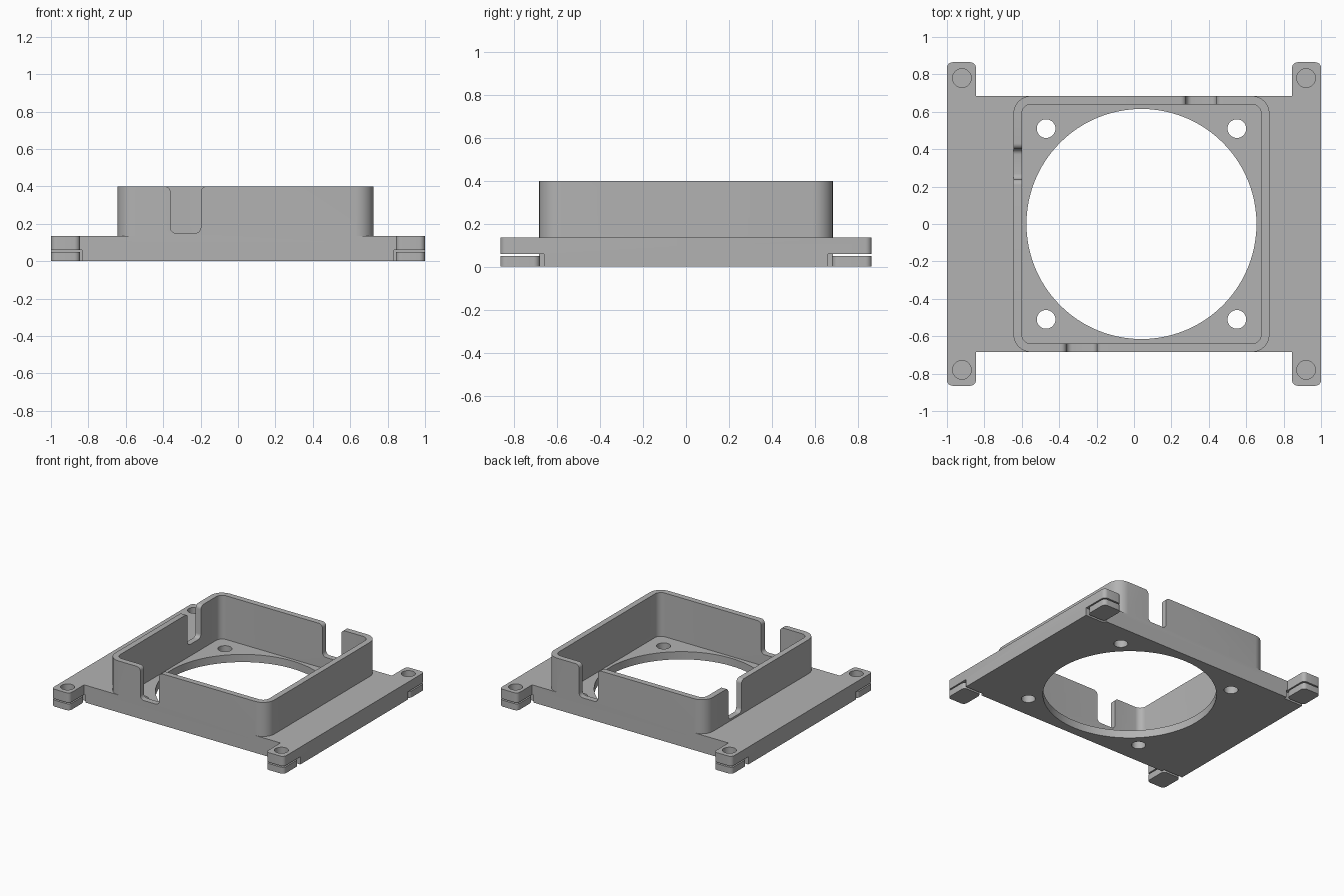
import bpy, bmesh
from math import sin, cos, pi
from mathutils import Vector, Matrix

if "Cube" in bpy.data.objects:
    bpy.data.objects.remove(bpy.data.objects["Cube"])

grey = bpy.data.materials.new("plain grey")
grey.use_nodes = True
grey.diffuse_color = (0.45, 0.45, 0.45, 1)
grey.node_tree.nodes["Principled BSDF"].inputs["Base Color"].default_value = (0.45, 0.45, 0.45, 1)

CX = 0.04          # centre of the raised frame
BASE, FLOOR, TOP = 0.135, 0.06, 0.4


def rounded(corners, steps=6):
    """Outline from (x, y, radius) right-angle corners."""
    out = []
    for i, (x, y, r) in enumerate(corners):
        p = Vector((x, y))
        if not r:
            out.append(p)
            continue
        da = (Vector(corners[i - 1][:2]) - p).normalized()
        db = (Vector(corners[(i + 1) % len(corners)][:2]) - p).normalized()
        for k in range(steps + 1):
            t = pi / 2 * k / steps
            out.append(p + r * (da + db - db * cos(t) - da * sin(t)))
    return out


def rect(x0, x1, y0, y1, r=0):
    return rounded([(x0, y0, r), (x1, y0, r), (x1, y1, r), (x0, y1, r)])


def circle(x, y, r, n):
    return [Vector((x + r * cos(2 * pi * k / n), y + r * sin(2 * pi * k / n))) for k in range(n)]


def prism(name, outline, z0, z1, matrix=None):
    bm = bmesh.new()
    face = bm.faces.new([bm.verts.new((p.x, p.y, z0)) for p in outline])
    ext = bmesh.ops.extrude_face_region(bm, geom=[face])
    moved = [v for v in ext["geom"] if isinstance(v, bmesh.types.BMVert)]
    bmesh.ops.translate(bm, verts=moved, vec=(0, 0, z1 - z0))
    if matrix:
        bm.transform(matrix)
    bmesh.ops.recalc_face_normals(bm, faces=bm.faces)
    mesh = bpy.data.meshes.new(name)
    bm.to_mesh(mesh)
    bm.free()
    mesh.materials.append(grey)
    ob = bpy.data.objects.new(name, mesh)
    bpy.context.collection.objects.link(ob)
    return ob


def combine(target, other, operation):
    mod = target.modifiers.new("combine", "BOOLEAN")
    mod.operation, mod.solver, mod.object = operation, "EXACT", other
    bpy.context.view_layer.objects.active = target
    bpy.ops.object.modifier_apply(modifier=mod.name)
    bpy.data.objects.remove(other)


def smooth(ob):
    bpy.ops.object.select_all(action="DESELECT")
    ob.select_set(True)
    bpy.context.view_layer.objects.active = ob
    bpy.ops.object.shade_smooth_by_angle(angle=0.6)


# Base plate outline with four ears
X, E, Y, P, R = 1.0, 0.845, 0.865, 0.685, 0.03
body = prism("mounting_body", rounded([
    (-X, -Y, R), (-E, -Y, R), (-E, -P, 0), (E, -P, 0), (E, -Y, R), (X, -Y, R),
    (X, Y, R), (E, Y, R), (E, P, 0), (-E, P, 0), (-E, Y, R), (-X, Y, R)]), 0, BASE)

# Raised frame and its cavity
combine(body, prism("frame", rect(CX - P, CX + P, -P, P, 0.095), 0.1, TOP), "UNION")
combine(body, prism("cavity", rect(CX - 0.64, CX + 0.64, -0.64, 0.64, 0.05), FLOOR, 0.6), "DIFFERENCE")

# Large opening and screw holes in the floor
combine(body, prism("opening", circle(CX, 0, 0.615, 96), -0.1, 0.3), "DIFFERENCE")
for sx in (-1, 1):
    for sy in (-1, 1):
        combine(body, prism("screw_hole", circle(CX + sx * 0.51, sy * 0.51, 0.05, 32), -0.1, 0.3), "DIFFERENCE")

# Cable notches with rounded bottoms and flared lips
h, f = 0.081, 0.03
notch = rounded([(-h, 0.15, f), (h, 0.15, f), (h, TOP, f), (h + f, TOP, 0),
                 (h + f, 0.6, 0), (-h - f, 0.6, 0), (-h - f, TOP, 0), (-h, TOP, f)])
upright = Matrix.Rotation(pi / 2, 4, "X")
for turn, offset in ((0, -0.32), (pi / 2, -0.32), (pi, -0.32), (-pi / 2, -0.32)):
    # The side pair mirrors the front and back pair
    m = Matrix.Translation((CX, 0, 0)) @ Matrix.Rotation(turn, 4, "Z") @ Matrix.Translation((offset, 0, 0)) @ upright
    combine(body, prism("notch", notch, 0.6, 0.75, m), "DIFFERENCE")

# Ears: undercut, bolt hole and the separate foot pad below
for sx, side in ((-1, "right"), (1, "left")):
    for sy, end in ((-1, "front"), (1, "back")):
        xs = sorted((sx * 0.835, sx * 1.1))
        ys = sorted((sy * 0.662, sy * 1.0))
        combine(body, prism("undercut", rect(*xs, *ys), -0.1, 0.06), "DIFFERENCE")
        combine(body, prism("bolt_hole", circle(sx * 0.92, sy * 0.78, 0.05, 32), 0.02, 0.3), "DIFFERENCE")
        xs = sorted((sx * E, sx * X))
        ys = sorted((sy * 0.68, sy * Y))
        smooth(prism(f"foot_pad_{end}_{side}", rect(*xs, *ys, R), 0, 0.05))
smooth(body)
